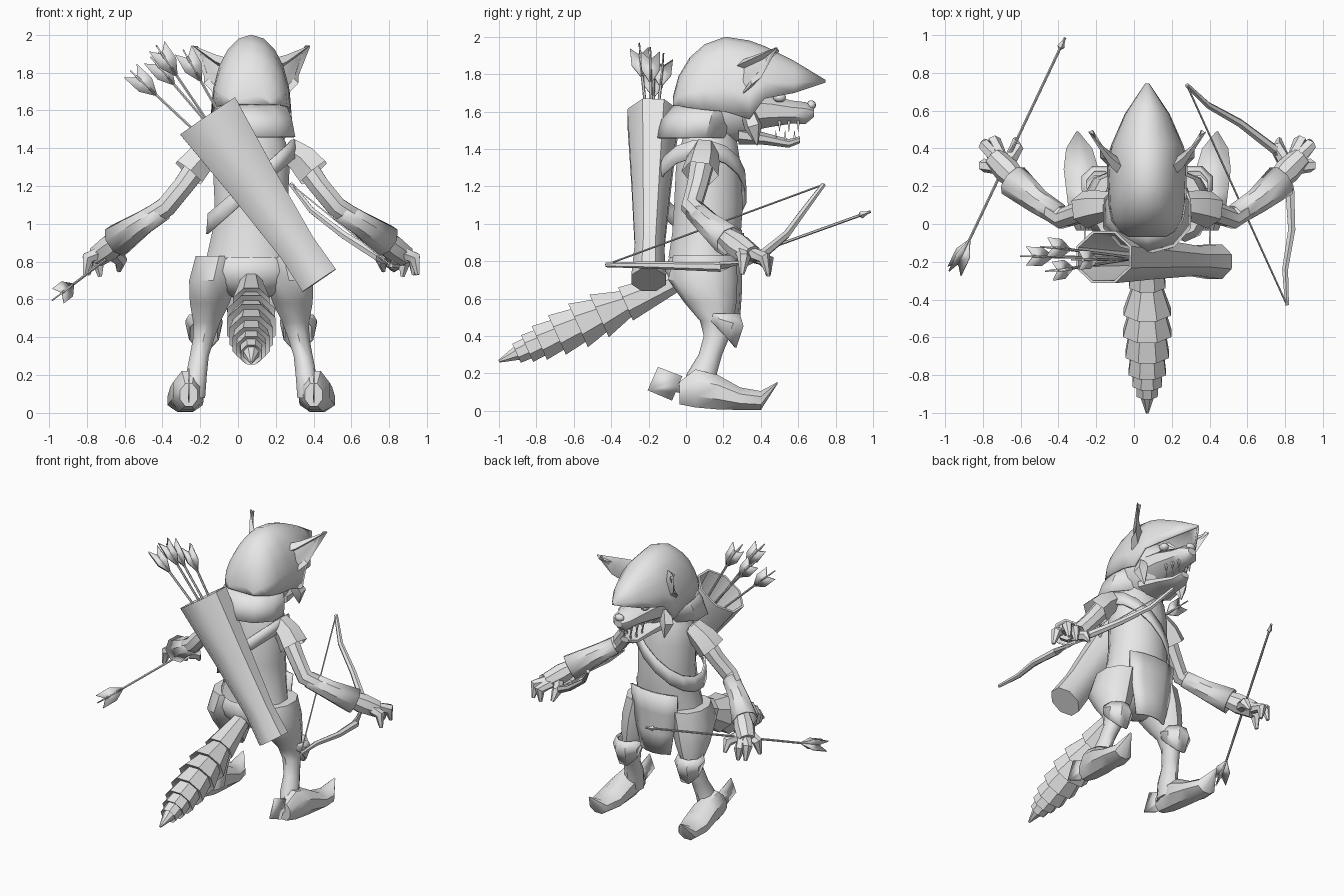
import bpy, bmesh
from math import sin, cos, pi, radians
from mathutils import Vector as V

cube = bpy.data.objects.get("Cube")
if cube:
    bpy.data.objects.remove(cube)

CX = 0.07          # body centre line
made = []
grey = bpy.data.materials.new("plain_grey")
grey.use_nodes = True
grey.diffuse_color = (0.8, 0.8, 0.8, 1)
grey.node_tree.nodes["Principled BSDF"].inputs["Base Color"].default_value = (0.8, 0.8, 0.8, 1)


def finish(name, bm):
    bmesh.ops.recalc_face_normals(bm, faces=bm.faces)
    mesh = bpy.data.meshes.new(name)
    bm.to_mesh(mesh)
    bm.free()
    obj = bpy.data.objects.new(name, mesh)
    bpy.context.collection.objects.link(obj)
    mesh.materials.append(grey)
    made.append(obj)
    return obj


def thicken(obj, t, offset=-1):
    mod = obj.modifiers.new("thickness", "SOLIDIFY")
    mod.thickness, mod.offset = t, offset


def loft(name, rings, closed=True, start=True, end=True):
    """Skin a list of point rings."""
    bm = bmesh.new()
    vs = [[bm.verts.new(p) for p in r] for r in rings]
    n = len(vs[0])
    for a, b in zip(vs, vs[1:]):
        for i in range(n if closed else n - 1):
            j = (i + 1) % n
            bm.faces.new((a[i], a[j], b[j], b[i]))
    if start:
        bm.faces.new(vs[0])
    if end:
        bm.faces.new(vs[-1])
    return finish(name, bm)


def ring(c, u, v, n=8):
    return [V(c) + u * cos(2 * pi * (i + .5) / n) + v * sin(2 * pi * (i + .5) / n) for i in range(n)]


def tube(name, pts, radii, n=8, axis=None, **kw):
    """Sweep ellipses along a path; a radius is a number or a pair."""
    pts = [V(p) for p in pts]
    rings = []
    for i, p in enumerate(pts):
        t = axis or (pts[min(i + 1, len(pts) - 1)] - pts[max(i - 1, 0)])
        t = t.normalized()
        ref = V((0, 1, 0)) if abs(t.y) < 0.9 else V((0, 0, 1))
        u = t.cross(ref).normalized()
        r = radii[i] if isinstance(radii[i], tuple) else (radii[i], radii[i])
        rings.append(ring(p, u * r[0], u.cross(t) * r[1], n))
    return loft(name, rings, **kw)


def stack(name, rows, n=10, x=CX, **kw):
    """Horizontal sections: height, half width, back y, front y."""
    return loft(name, [ring((x, (a + b) / 2, z), V((w, 0, 0)), V((0, (b - a) / 2, 0)), n)
                       for z, w, a, b in rows], **kw)


def along_y(name, rows, n=8):
    """Upright sections: y, top z, bottom z, half width, centre x."""
    return loft(name, [ring((x, y, (t + b) / 2), V((w, 0, 0)), V((0, 0, (t - b) / 2)), n)
                       for y, t, b, w, x in rows])


def plate(name, pts):
    bm = bmesh.new()
    bm.faces.new([bm.verts.new(p) for p in pts])
    thicken(finish(name, bm), 0.008, 0)


def ball(name, c, size):
    bm = bmesh.new()
    bmesh.ops.create_uvsphere(bm, u_segments=12, v_segments=8, radius=1)
    for v in bm.verts:
        v.co = V(c) + V((v.co.x * size[0], v.co.y * size[1], v.co.z * size[2]))
    return finish(name, bm)


# Hood: open arches from nape to peak
hood = [(-.07, 1.68, 1.63, .1), (-.04, 1.79, 1.63, .15), (.02, 1.89, 1.62, .19), (.1, 1.96, 1.61, .205),
        (.21, 2, 1.6, .21), (.34, 1.98, 1.56, .215), (.42, 1.95, 1.67, .19), (.58, 1.87, 1.7, .12),
        (.745, 1.77, 1.755, .01)]
arches = [[V((CX - w * cos(pi * i / 10), y, b + (t - b) * sin(pi * i / 10))) for i in range(11)]
          for y, t, b, w in hood]
thicken(loft("hood", arches, closed=False, end=False), 0.015)
thicken(stack("hood_collar", [(1.64, .19, -.06, .27), (1.56, .225, -.13, .27), (1.46, .245, -.16, .24)],
              start=False, end=False), 0.012)

# Head, open muzzle and teeth
ball("head", (CX, .21, 1.63), (.17, .25, .2))
along_y("muzzle", [(.3, 1.72, 1.48, .16, CX), (.45, 1.70, 1.51, .125, CX), (.56, 1.665, 1.53, .09, CX),
                   (.64, 1.655, 1.53, .075, CX), (.685, 1.62, 1.57, .035, CX)])
along_y("lower_jaw", [(.28, 1.53, 1.42, .14, CX), (.42, 1.49, 1.42, .1, CX), (.55, 1.455, 1.405, .065, CX),
                      (.61, 1.47, 1.43, .035, CX)])
ball("nose", (CX, .67, 1.635), (.035, .025, .025))
for s, side in ((1, "right"), (-1, "left")):
    ball(side + "_eye", (CX + s * .09, .5, 1.675), (.03, .035, .025))
    for k in range(3):
        o, y = .07 - .012 * k, .5 + .05 * k
        tube(side + "_upper_tooth", [(CX + s * o, y, 1.55), (CX + s * o, y, 1.49)], [.012, .001], 4)
        tube(side + "_lower_tooth", [(CX + s * (o - .02), y - .02, 1.45), (CX + s * (o - .02), y - .02, 1.5)],
             [.01, .001], 4)
    tube(side + "_cheek_tuft", [(CX + s * .14, .33, 1.6), (CX + s * .17, .36, 1.52), (CX + s * .16, .38, 1.42)],
         [.04, .05, .004], 5)

    # Pointed ear with a hollow outer face
    rows = [((.14, .28, 1.77), .07, .1), ((.22, .35, 1.82), .06, .075), ((.31, .485, 1.94), .004, .004)]
    ear = loft(side + "_ear", [ring((CX + s * o, y, z), V((s * a * .3, a, 0)), V((-s * b * .4, 0, b)), 6)
                               for (o, y, z), a, b in rows])
    bm = bmesh.new()
    bm.from_mesh(ear.data)
    outer = [f for f in bm.faces if f.normal.x * s > 0.25 and f.normal.z < 0.5]
    if outer:
        bmesh.ops.inset_region(bm, faces=outer, thickness=.014, depth=-.03)
    bm.to_mesh(ear.data)
    bm.free()

# Tunic, hanging front flap and pelvis
stack("tunic", [(1.54, .12, 0, .24), (1.43, .19, -.03, .28), (1.3, .21, -.06, .3), (1.1, .2, -.07, .31),
                (.95, .215, -.08, .3), (.82, .245, -.1, .28)], 12)
flap = [[V((CX + w * k, y - .04 * k * k, z)) for k in (-1, -.5, 0, .5, 1)]
        for z, w, y in ((.95, .19, .31), (.8, .18, .3), (.65, .15, .3), (.5, .12, .29))]
thicken(loft("tunic_front_flap", flap, closed=False, start=False, end=False), 0.012)
ball("pelvis", (CX, .08, .75), (.26, .19, .15))

# Slanted strap around the chest
strap = []
for lift, grow in ((.05, 0), (-.05, .008)):
    loop = ring((CX, .08, 1.2), V((.235 + grow, 0, 0)), V((0, .24 + grow, 0)), 16)
    strap.append([p + V((0, 0, lift + (p.x - CX) * .85)) for p in loop])
thicken(loft("chest_strap", strap, start=False, end=False), 0.012)

# Limbs, mirrored about the body centre line
for s, side in ((1, "right"), (-1, "left")):
    def P(*pts):
        return [(CX + s * o, y, z) for o, y, z in pts]

    legs = [(.17, .1, .83, .13, .17), (.2, .09, .7, .135, .185), (.22, .13, .58, .11, .14),
            (.235, .165, .48, .075, .09), (.25, .165, .4, .06, .07), (.275, .13, .3, .053, .063),
            (.29, .085, .2, .058, .08), (.32, .065, .08, .08, .09)]
    loft(side + "_leg", [ring((CX + s * o, y, z), V((a, 0, 0)), V((0, b, 0)), 10) for o, y, z, a, b in legs])
    guard = [ring((CX + s * .25, y, z), V((a, 0, 0)), V((0, b, -d)), 8)
             for y, z, a, b, d in ((.2, .52, .085, .095, 0), (.215, .48, .105, .1, .03), (.19, .42, .085, .085, .09))]
    thicken(loft(side + "_knee_guard", guard, start=False, end=False), 0.012)
    along_y(side + "_foot", [(y, t, b, w, CX + s * o) for y, t, b, w, o in (
        (-.035, .16, .03, .05, .33), (.05, .23, .01, .085, .335), (.17, .2, 0, .095, .34),
        (.29, .13, 0, .1, .35), (.4, .11, 0, .075, .36), (.49, .155, .145, .006, .37))])
    plate(side + "_heel_spur", P((.33, -.15, .235), (.33, -.02, .185), (.33, -.04, .14), (.33, 0, .12),
                                 (.33, 0, .09), (.33, -.055, .1), (.33, -.075, .055), (.33, -.205, .11)))

    tube(side + "_arm", P((.18, .1, 1.4), (.26, .09, 1.34), (.36, .06, 1.2), (.45, .03, 1.09), (.56, .1, 1.02),
                          (.68, .22, .93)), [.06, .068, .058, .058, .055, .05])
    tube(side + "_shoulder_cap", P((.19, .1, 1.4), (.27, .09, 1.34), (.33, .075, 1.27)), [.07, .09, .1],
         6, end=False)
    thicken(tube(side + "_gauntlet", P((.47, .05, 1.07), (.58, .12, 1), (.71, .23, .91)), [.06, .068, .092],
                 start=False, end=False), 0.012)
    tube(side + "_palm", P((.66, .2, .94), (.74, .28, .88), (.81, .35, .83)), [.05, .07, .06])
    fingers = [((.79, .3, .85), (.865, .31, .82), (.88, .3, .73)), ((.8, .34, .84), (.86, .42, .82), (.86, .44, .73)),
               ((.78, .36, .83), (.81, .44, .8), (.8, .44, .72)), ((.74, .31, .84), (.69, .41, .81), (.7, .45, .75))]
    for path in fingers:
        tube(side + "_finger", P(*path), [.038, .036, .012], 6)

# Tail of overlapping flared segments
root, tip = V((CX, -.06, .69)), V((CX, -1, .265))
pts, radii, last = [root], [.06], 0
for t, r in ((.28, .105), (.43, .135), (.55, .138), (.67, .125), (.77, .107), (.84, .085), (.9, .06)):
    pts += [root.lerp(tip, t), root.lerp(tip, t - .01)]
    radii += [r, r * .74]
tube("tail", pts + [tip], radii + [.008], 8, axis=tip - root)

# Quiver with a hollow mouth
mouth, base = V((-.16, -.175, 1.57)), V((.43, -.2, .7))
tube("quiver", [base, base.lerp(mouth, .2), base.lerp(mouth, .6), mouth, mouth, mouth.lerp(base, .4)],
     [(.115, .1), (.11, .085), (.145, .115), (.19, .15), (.175, .135), (.12, .09)], 8, axis=mouth - base)


def arrow(name, tail, point, head=True):
    tail, point = V(tail), V(point)
    a = (point - tail).normalized()
    u = a.cross(V((0, 1, 0))).normalized()
    tube(name + "_shaft", [tail + a * .04, point], [.008, .008], 6)
    for k, w in enumerate((u, a.cross(u))):
        plate(f"{name}_fletching_{k + 1}", [tail + a * d + w * e for d, e in (
            (.05, 0), (0, .05), (.11, .05), (.2, 0), (.11, -.05), (0, -.05))])
    if head:
        tube(name + "_head", [point - a * .07, point - a * .055, point], [.006, .02, .001], 4)


arrow("held_arrow", (-.95, -.25, .62), (-.365, .985, 1.065))
for i, end in enumerate(((-.57, -.17, 1.81), (-.43, -.25, 1.94), (-.46, -.12, 1.88), (-.29, -.19, 1.92))):
    arrow(f"quiver_arrow_{i + 1}", end, mouth.lerp(base, .3) + V((.03 * i - .05, 0, 0)), False)

# Bow and its string
bow = [(.28, .735, 1.21), (.39, .63, 1.07), (.56, .535, .94), (.75, .39, .82), (.825, .18, .77),
       (.835, -.03, .775), (.8, -.24, .78), (.81, -.43, .78)]
tube("bow", bow, [.013, .018, .022, .027, .027, .022, .018, .012], 6)
tube("bow_string", [bow[0], bow[-1]], [.005, .005], 4)

# Smooth shading with sharp edges kept
bpy.ops.object.select_all(action='DESELECT')
for obj in made:
    obj.select_set(True)
bpy.context.view_layer.objects.active = made[0]
bpy.ops.object.shade_smooth_by_angle(angle=radians(40))
